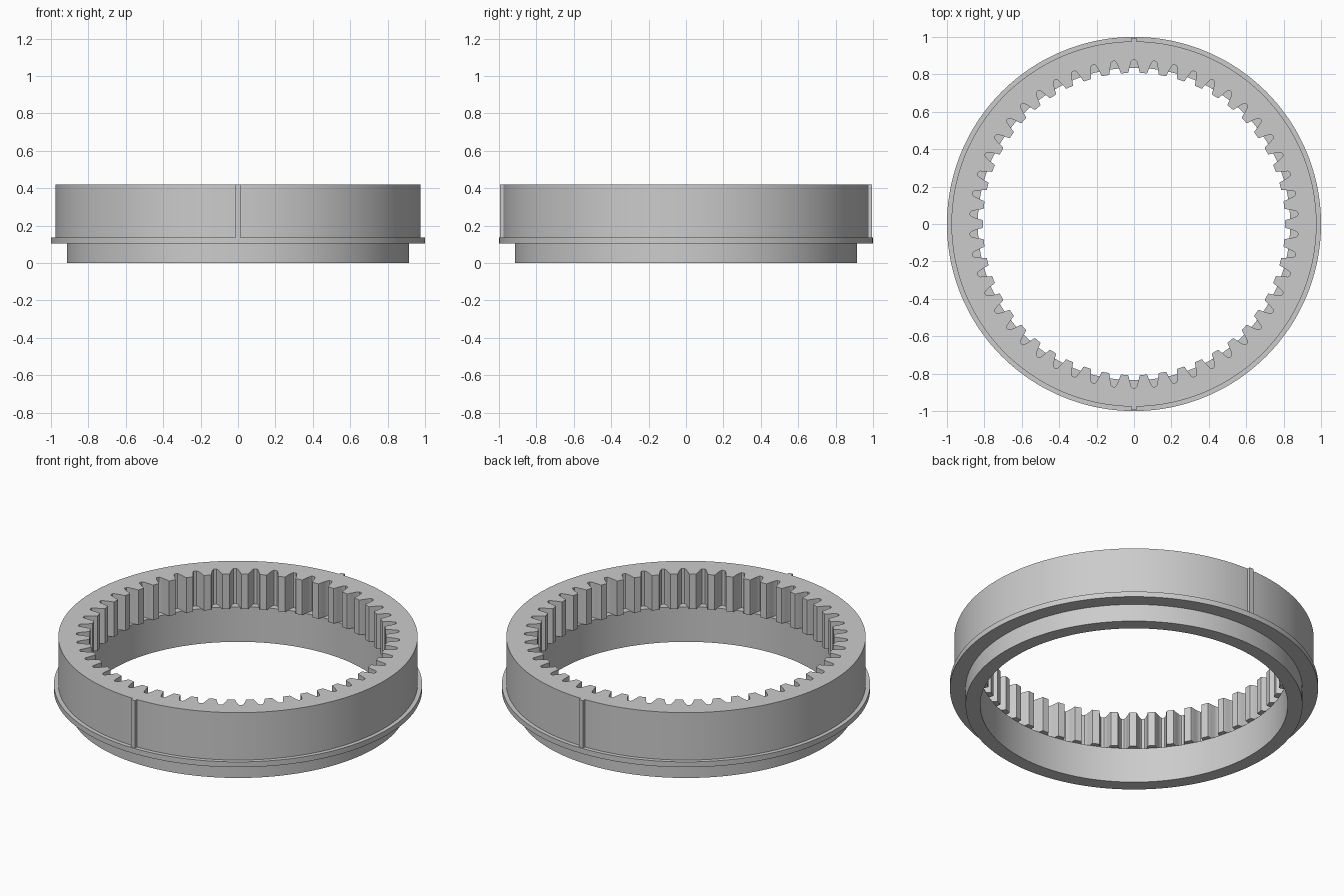
import bpy, bmesh, math
from mathutils import Matrix

if "Cube" in bpy.data.objects:
    bpy.data.objects.remove(bpy.data.objects["Cube"])

TEETH = 50
BORE_R = 0.835
TOP_Z, GEAR_Z, STEP_Z, FLANGE_Z = 0.42, 0.21, 0.136, 0.104

grey = bpy.data.materials.new("plain grey")
grey.diffuse_color = (0.6, 0.6, 0.6, 1)
grey.use_nodes = True
grey.node_tree.nodes["Principled BSDF"].inputs["Base Color"].default_value = grey.diffuse_color


def finish(name, bm):
    mesh = bpy.data.meshes.new(name)
    bm.to_mesh(mesh)
    bm.free()
    obj = bpy.data.objects.new(name, mesh)
    mesh.materials.append(grey)
    bpy.context.collection.objects.link(obj)
    return obj


# Half of one tooth gap: (half width, radius), from root centre to tooth tip
half_gap = [(0.0, 0.878), (0.008, 0.877), (0.014, 0.870), (0.0195, 0.852),
            (0.0245, BORE_R), (0.0295, 0.812), (0.032, 0.808)]
half = [(w / r, r) for w, r in half_gap]
cell = [(-a, r) for a, r in reversed(half[1:])] + half + [(math.pi / TEETH, 0.808)]
gear = [(math.pi / 2 + k * math.tau / TEETH + a, r)
        for k in range(TEETH) for a, r in cell]

# Stepped ring section, anticlockwise in (radius, z); None follows the teeth
section = [(BORE_R, 0), (0.915, 0), (0.915, FLANGE_Z), (1.0, FLANGE_Z),
           (1.0, STEP_Z), (0.976, STEP_Z), (0.976, TOP_Z),
           (None, TOP_Z), (None, GEAR_Z), (BORE_R, GEAR_Z)]
bm = bmesh.new()
loops = [[bm.verts.new(((r or g) * math.cos(a), (r or g) * math.sin(a), z))
          for a, g in gear] for r, z in section]
n = len(gear)
for j, low in enumerate(loops):
    high = loops[(j + 1) % len(loops)]
    for i in range(n):
        k = (i + 1) % n
        bm.faces.new((low[i], low[k], high[k], high[i]))
# The flanks meet the bore edge exactly, so weld those points
bmesh.ops.remove_doubles(bm, verts=bm.verts[:], dist=1e-5)
ring = finish("ring_gear_body", bm)
bpy.context.view_layer.objects.active = ring
ring.select_set(True)
bpy.ops.object.shade_smooth_by_angle(angle=math.radians(25))

# Narrow locating ribs on the front and back of the upper wall
for name, side in (("front_rib", -1), ("back_rib", 1)):
    bm = bmesh.new()
    size = Matrix.Diagonal((0.027, 0.03, TOP_Z - STEP_Z, 1))
    place = Matrix.Translation((0, side * 0.979, (TOP_Z + STEP_Z) / 2))
    bmesh.ops.create_cube(bm, size=1, matrix=place @ size)
    finish(name, bm)
